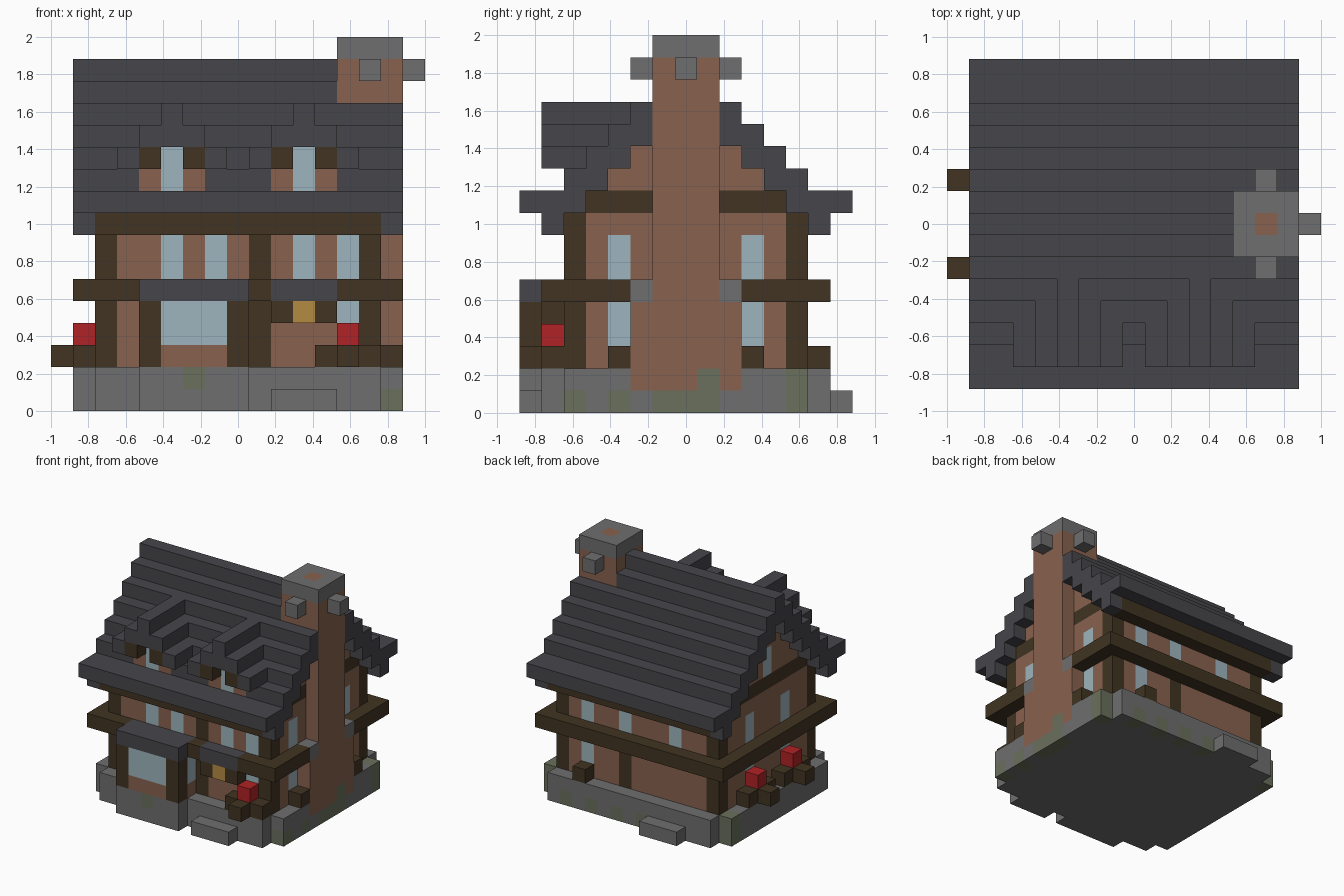
import bpy, bmesh
from mathutils import Vector

cube = bpy.data.objects.get("Cube")
if cube:
    bpy.data.objects.remove(cube)

U = 2 / 17  # size of one block


def material(name, hex_colour):
    rgb = [int(hex_colour[i:i + 2], 16) / 255 for i in (0, 2, 4)]
    lin = [c / 12.92 if c <= 0.04045 else ((c + 0.055) / 1.055) ** 2.4 for c in rgb]
    m = bpy.data.materials.new(name)
    m.use_nodes = True
    m.diffuse_color = (*lin, 1)
    m.node_tree.nodes["Principled BSDF"].inputs["Base Color"].default_value = (*lin, 1)
    return m


SLATE = material("slate", "46454A")
BRICK = material("brick", "88624E")
TIMBER = material("dark timber", "413422")
STONE = material("stone", "6E6E6E")
GLASS = material("pale glass", "9EB5BD")
RED = material("flower red", "B02225")
GOLD = material("lantern gold", "B48B43")
MOSS = material("moss", "6A705C")

blocks = {}  # cell -> (part name, material); later parts replace earlier ones


def span(v):
    return range(v[0], v[1] + 1) if isinstance(v, tuple) else (v,)


def box(part, mat, x, y, z):
    for i in span(x):
        for j in span(y):
            for k in span(z):
                blocks[i, j, k] = (part, mat)


# Stone footing with steps at the front and back
box("footing", STONE, (-6, 6), (-6, 6), (0, 1))
box("footing", STONE, (-7, 7), (-5, 5), (0, 1))
box("footing", STONE, (-4, 0), -7, (0, 1))
box("front_step", STONE, (2, 4), -7, 0)
box("back_step", STONE, (-4, -2), 7, 0)

# Brick walls and gables
box("walls", BRICK, (-6, 6), (-5, 5), (2, 9))
for z in range(10, 15):
    box("walls", BRICK, (-6, 6), (z - 14, 14 - z), z)

# Timber frame
for x in (-6, 6):
    for y in (-5, 5):
        box("corner_posts", TIMBER, x, y, (2, 8))
    box("gable_beams", TIMBER, x, (-4, 4), 9)
box("front_post", TIMBER, 1, -5, (2, 8))
box("back_post", TIMBER, 1, 5, (2, 4))
for s in (-1, 1):
    box("floor_beam", TIMBER, (-7, 7), 6 * s, 5)
    box("floor_beam", TIMBER, 7 * s, (-6, 6), 5)
    box("eave_beams", TIMBER, (-6, 6), 6 * s, 8)

# Stepped slate roof
for s in (-1, 1):
    for y in (5, 6, 7):
        box("roof", SLATE, (-7, 7), y * s, 9)
    for z in range(10, 16):
        for y in {15 - z, max(14 - z, 0)}:
            box("roof", SLATE, (-7, 7), y * s, z)
    for x in (-7, 7):
        box("roof", SLATE, x, 6 * s, 8)

# Windows
for x in (-3, -1, 3, 5):
    box("front_windows", GLASS, x, -5, (6, 7))
box("front_windows", GLASS, 5, -5, (3, 4))
for x in (-3, 1, 4):
    box("back_windows", GLASS, x, 5, (6, 7))
box("back_windows", GLASS, 4, 5, (3, 4))
for z in ((3, 4), (6, 7)):
    for s in (-1, 1):
        box("right_windows", GLASS, 6, 3 * s, z)
        box("left_windows", GLASS, -6, 2 * s, z)
box("attic_window", GLASS, -6, 0, (10, 11))

# Dormers
for c in (-3, 3):
    box("dormer_walls", BRICK, (c - 1, c + 1), -5, (10, 11))
    box("dormer_windows", GLASS, c, -5, (10, 11))
    for s in (-1, 1):
        box("dormer_brackets", TIMBER, c + s, -6, 11)
        box("dormer_roofs", SLATE, c + 2 * s, (-6, -5), 11)
    box("dormer_roofs", SLATE, (c - 1, c + 1), (-6, -4), 12)
    box("dormer_roofs", SLATE, c, (-6, -3), 13)

# Bay window
box("bay_wall", BRICK, (-4, 0), (-7, -6), 2)
box("bay_glass", GLASS, (-4, 0), (-7, -6), (3, 4))
for x in (-4, 0):
    box("bay_posts", TIMBER, x, -7, (2, 4))
box("bay_roof", SLATE, (-4, 0), (-7, -6), 5)

# Door canopy with a lantern
box("canopy", SLATE, (2, 4), -6, 5)
for x in (2, 4):
    box("canopy_brackets", TIMBER, x, -6, 4)
box("lantern", GOLD, 3, -6, 4)

# Planters with flowers, and plain window boxes
box("front_planter", TIMBER, (4, 6), -6, 2)
box("front_planter", TIMBER, 5, -7, 2)
box("front_flower", RED, 5, -6, 3)
for y in (-2, 2):
    box("left_planters", TIMBER, -7, (y - 1, y + 1), 2)
    box("left_planters", TIMBER, -8, y, 2)
    box("left_flowers", RED, -7, y, 3)
for y in (-3, 3):
    box("window_boxes", TIMBER, 7, y, 2)
box("window_boxes", TIMBER, 4, 6, 2)

# Chimney
box("chimney", BRICK, 7, (-2, 2), (1, 4))
box("chimney", BRICK, 7, (-1, 1), (5, 15))
box("chimney", BRICK, (5, 7), (-1, 1), (14, 15))
box("chimney_cap", STONE, (5, 7), (-1, 1), 16)
box("flue", BRICK, 6, 0, 16)
for x, y in ((8, 0), (6, -2), (6, 2)):
    box("chimney_knobs", STONE, x, y, 15)
for y in (-2, 2):
    box("chimney_shoulders", STONE, 7, y, 5)

# Moss patches on the footing
box("moss_patches", MOSS, 7, (-1, 1), 0)
box("moss_patches", MOSS, 7, 1, 1)
box("moss_patches", MOSS, 7, -3, 0)
box("moss_patches", MOSS, -2, -7, 1)
for x in (-1, 1, 3, 5):
    box("moss_patches", MOSS, x, 6, 0)
box("moss_patches", MOSS, 7, -5, 0)
for x in (-7, 7):
    box("moss_patches", MOSS, x, 5, (0, 1))

# Turn each part into one mesh made of its exposed faces
parts = {}
for cell, (part, mat) in blocks.items():
    parts.setdefault((part, mat), []).append(cell)

for (part, mat), cells in parts.items():
    bm = bmesh.new()
    for cell in cells:
        centre = Vector(cell) + Vector((0, 0, 0.5))
        for axis in range(3):
            for sign in (-1, 1):
                n = Vector((0, 0, 0))
                n[axis] = sign
                if tuple(int(a + b) for a, b in zip(cell, n)) in blocks:
                    continue
                a = Vector((0, 0, 0))
                a[(axis + 1) % 3] = 0.5
                b = n.cross(a)
                mid = centre + n / 2
                bm.faces.new([bm.verts.new((mid + p) * U)
                              for p in (a + b, b - a, -a - b, a - b)])
    bmesh.ops.remove_doubles(bm, verts=bm.verts, dist=U / 100)
    bmesh.ops.dissolve_limit(bm, angle_limit=0.01, verts=bm.verts, edges=bm.edges)
    bm.normal_update()
    mesh = bpy.data.meshes.new(part)
    bm.to_mesh(mesh)
    bm.free()
    mesh.materials.append(mat)
    bpy.context.scene.collection.objects.link(bpy.data.objects.new(part, mesh))
